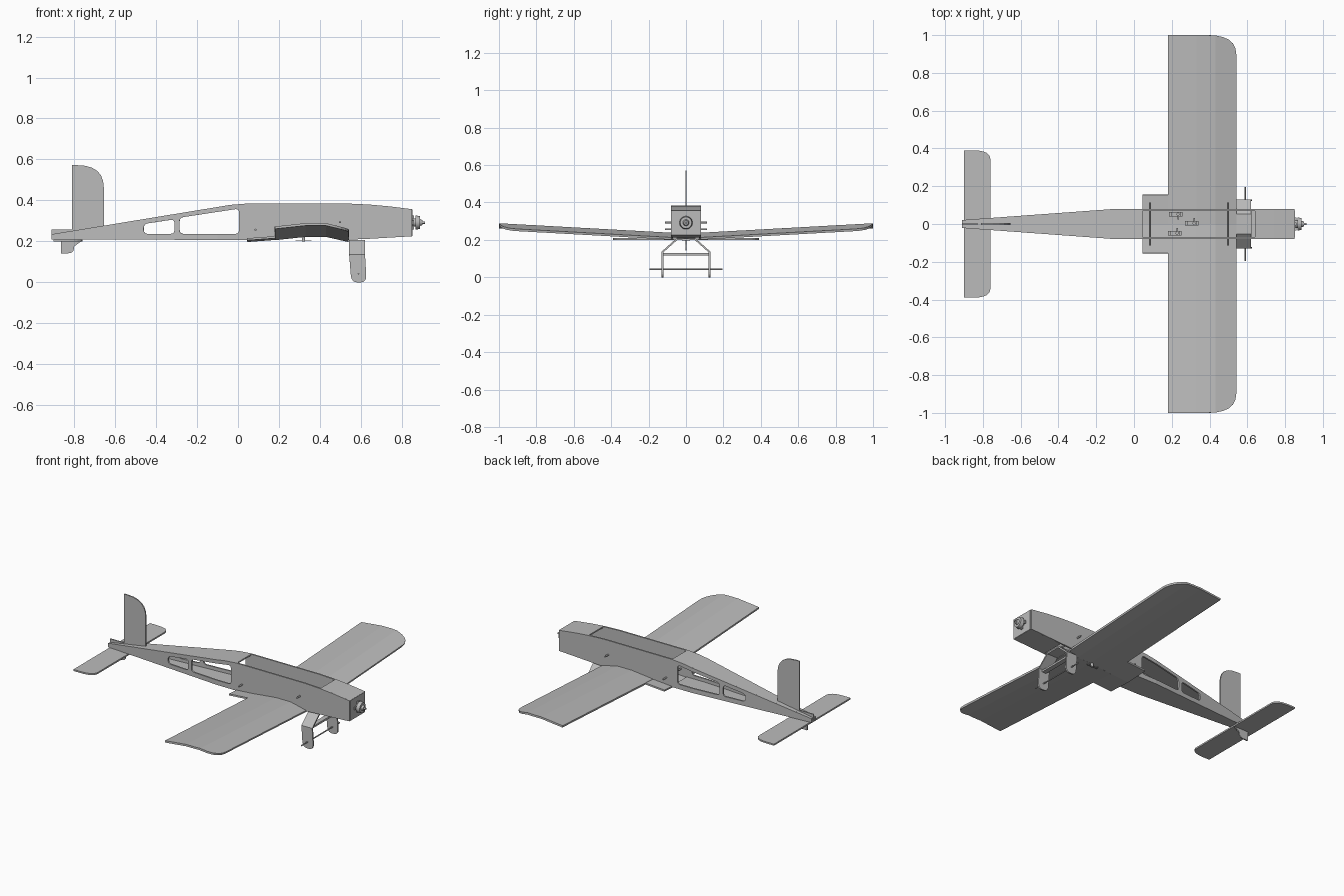
import bpy, bmesh, math
from mathutils import Vector

if "Cube" in bpy.data.objects:
    bpy.data.objects.remove(bpy.data.objects["Cube"], do_unlink=True)

grey = bpy.data.materials.new("foam_grey")
grey.use_nodes = True
grey.diffuse_color = (0.5, 0.5, 0.5, 1)
grey.node_tree.nodes["Principled BSDF"].inputs["Base Color"].default_value = (0.5, 0.5, 0.5, 1)


def add(name, bm):
    mesh = bpy.data.meshes.new(name)
    bm.to_mesh(mesh)
    bm.free()
    mesh.materials.append(grey)
    ob = bpy.data.objects.new(name, mesh)
    bpy.context.scene.collection.objects.link(ob)
    return ob


def lerp(points, u):
    """Piecewise linear value of a list of (u, value) pairs."""
    for (a, va), (b, vb) in zip(points, points[1:]):
        if u <= b:
            return va + (vb - va) * max(0, u - a) / (b - a)
    return points[-1][1]


def rounded(corners, steps=6):
    """Outline whose corners may carry two setbacks for a curved corner."""
    out = []
    for i, c in enumerate(corners):
        p = Vector(c[:2])
        if len(c) == 2:
            out.append(p)
            continue
        a = p + (Vector(corners[i - 1][:2]) - p).normalized() * c[2]
        b = p + (Vector(corners[(i + 1) % len(corners)][:2]) - p).normalized() * c[3]
        for k in range(steps + 1):
            t = k / steps
            out.append(a * (1 - t) ** 2 + p * 2 * t * (1 - t) + b * t * t)
    return out


def panel(name, loops, place, cuts=(), thick=0.01):
    """Sheet with optional holes, creased at the cuts and put in place."""
    bm = bmesh.new()
    edges = []
    for loop in loops:
        vs = [bm.verts.new((p[0], p[1], 0)) for p in rounded(loop)]
        edges += [bm.edges.new((v, vs[i - 1])) for i, v in enumerate(vs)]
    bmesh.ops.triangle_fill(bm, edges=edges, use_beauty=True, normal=(0, 0, 1))
    for u in cuts:
        bmesh.ops.bisect_plane(bm, geom=bm.verts[:] + bm.edges[:] + bm.faces[:],
                               plane_co=(u, 0, 0), plane_no=(1, 0, 0), dist=1e-5)
    for v in bm.verts:
        v.co = place(v.co.x, v.co.y)
    bmesh.ops.recalc_face_normals(bm, faces=bm.faces)
    ob = add(name, bm)
    mod = ob.modifiers.new("thickness", "SOLIDIFY")
    mod.thickness = thick
    mod.offset = 0
    return ob


def box(name, centre, size):
    bm = bmesh.new()
    bmesh.ops.create_cube(bm, size=1)
    for v in bm.verts:
        v.co = Vector(centre) + v.co * Vector(size)
    return add(name, bm)


def rod(name, a, b, r, r2=None, sides=16):
    a, b = Vector(a), Vector(b)
    bm = bmesh.new()
    bmesh.ops.create_cone(bm, cap_ends=True, segments=sides, radius1=r,
                          radius2=r if r2 is None else r2, depth=(b - a).length)
    ob = add(name, bm)
    ob.location = (a + b) / 2
    ob.rotation_euler = (b - a).to_track_quat("Z", "Y").to_euler()
    ob.data.shade_smooth()
    ob.data.set_sharp_from_angle(angle=math.radians(35))
    return ob


# Fuselage lines
width = [(-0.91, 0.016), (-0.1, 0.075), (0.85, 0.075)]
top = [(-0.91, 0.235), (-0.1, 0.368), (-0.04, 0.378), (0.045, 0.385), (0.53, 0.385),
       (0.64, 0.38), (0.74, 0.371), (0.85, 0.357)]
camber = [(0.045, 0.202), (0.18, 0.212), (0.33, 0.228), (0.43, 0.228), (0.54, 0.203)]
bottom = [(-0.91, 0.21), (0.045, 0.207), (0.54, 0.207), (0.85, 0.225)]

# Side walls with two lightening holes
belly = [(-0.91, 0.21)] + [(x, z + 0.005) for x, z in camber] + [(0.85, 0.225)]
outline = top + belly[::-1]
r = 0.02
holes = [[(-0.46, 0.237, r, r), (-0.46, 0.285, r, r), (-0.31, 0.308, r, r), (-0.31, 0.237, r, r)],
         [(-0.285, 0.237, r, r), (-0.285, 0.316, r, r), (0.005, 0.36, r, r), (0.005, 0.237, r, r)]]
for side, s in (("front", -1), ("back", 1)):
    panel(side + "_fuselage_side", [outline] + holes,
          lambda x, z: (x, s * lerp(width, x), z), [-0.1])


# Fuselage skins
def skin(name, x0, x1, line, shift):
    xs = [x0] + [x for x, _ in width + line if x0 < x < x1] + [x1]
    xs = sorted(set(xs))
    edge = [(x, lerp(width, x)) for x in xs]
    panel(name, [edge + [(x, -y) for x, y in edge[::-1]]],
          lambda x, y: (x, y, lerp(line, x) + shift), xs[1:-1], 0.008)


skin("rear_top_skin", -0.91, 0.045, top, -0.004)
skin("nose_top_skin", 0.64, 0.85, top, -0.004)
skin("rear_belly_skin", -0.91, 0.045, bottom, 0.004)
skin("nose_belly_skin", 0.62, 0.85, bottom, 0.004)
box("firewall", (0.846, 0, 0.291), (0.012, 0.144, 0.13))

# Wings, cambered with dihedral, and the plate behind them
for side, s in (("front", -1), ("back", 1)):
    def lift(x, y):
        return (x, s * y, lerp(camber, x) + 0.055 * y)
    panel(side + "_wing", [[(0.18, 0), (0.18, 1), (0.54, 1, 0.15, 0.1), (0.54, 0)]],
          lift, [0.33, 0.43], 0.012)
    panel(side + "_wing_root_plate", [[(0.045, 0), (0.045, 0.155), (0.18, 0.155), (0.18, 0)]],
          lift)

# Tail
panel("tailplane", [[(-0.9, -0.39), (-0.9, 0.39), (-0.76, 0.39, 0.09, 0.05),
                     (-0.76, -0.39, 0.05, 0.09)]], lambda x, y: (x, y, 0.205))


def upright(x, z):
    return (x, 0, z)


panel("fin", [[(-0.81, 0.21), (-0.81, 0.572), (-0.655, 0.572, 0.13, 0.11), (-0.655, 0.21)]],
      upright, thick=0.008)
panel("fin_foot", [[(-0.91, 0.21), (-0.91, 0.257), (-0.81, 0.257), (-0.81, 0.21)]],
      upright, thick=0.008)
panel("tail_skid", [[(-0.865, 0.205), (-0.865, 0.142), (-0.8, 0.142, 0.03, 0.03),
                     (-0.8, 0.175), (-0.76, 0.205)]], upright, thick=0.008)

# Landing gear bent from sheet
leg_y = [(0, 0), (0.05, 0.05), (0.155, 0.126), (0.29, 0.126)]
leg_z = [(0, 0.203), (0.05, 0.203), (0.155, 0.135), (0.29, 0)]
for side, s in (("front", -1), ("back", 1)):
    panel(side + "_gear_leg",
          [[(0, 0.543), (0.155, 0.543), (0.29, 0.553, 0.04, 0.03),
            (0.29, 0.628, 0.03, 0.04), (0.155, 0.62), (0, 0.62)]],
          lambda u, x: (x, s * lerp(leg_y, u), lerp(leg_z, u)), [0.05, 0.155])
box("gear_brace", (0.583, 0, 0.123), (0.03, 0.245, 0.012))
rod("axle", (0.588, -0.195, 0.042), (0.588, 0.195, 0.042), 0.004)

# Dowels that hold the wing
rod("rear_dowel", (0.085, -0.113, 0.257), (0.085, 0.113, 0.257), 0.005)
rod("front_dowel", (0.498, -0.113, 0.294), (0.498, 0.113, 0.294), 0.005)

# Motor
for name, turn in (("motor_mount_bar", 0), ("motor_mount_cross_bar", 1)):
    box(name, (0.856, 0, 0.292), (0.008, 0.07 if turn else 0.018, 0.018 if turn else 0.07))
rod("motor_base", (0.852, 0, 0.292), (0.868, 0, 0.292), 0.02)
rod("motor_bell", (0.866, 0, 0.292), (0.888, 0, 0.292), 0.035, 0.031, 24)
rod("motor_collar", (0.888, 0, 0.292), (0.9, 0, 0.292), 0.017, 0.012)
rod("motor_shaft", (0.9, 0, 0.292), (0.912, 0, 0.292), 0.006)

# Servos on the wing centre
for name, x, y in (("back_servo", 0.22, 0.052), ("front_servo", 0.215, -0.048),
                   ("middle_servo", 0.305, 0.003)):
    box(name + "_case", (x, y, 0.255), (0.05, 0.024, 0.06))
    box(name + "_flange", (x, y, 0.27), (0.072, 0.024, 0.005))
    rod(name + "_hub", (x + 0.013, y, 0.285), (x + 0.013, y, 0.3), 0.008)
    box(name + "_horn", (x + 0.013, y - 0.008 if y > 0.03 else y + 0.008, 0.301),
        (0.008, 0.04, 0.004))
box("under_wing_horn", (0.32, 0, 0.203), (0.08, 0.008, 0.004))
rod("under_wing_hub", (0.32, 0, 0.2), (0.32, 0, 0.226), 0.008)
